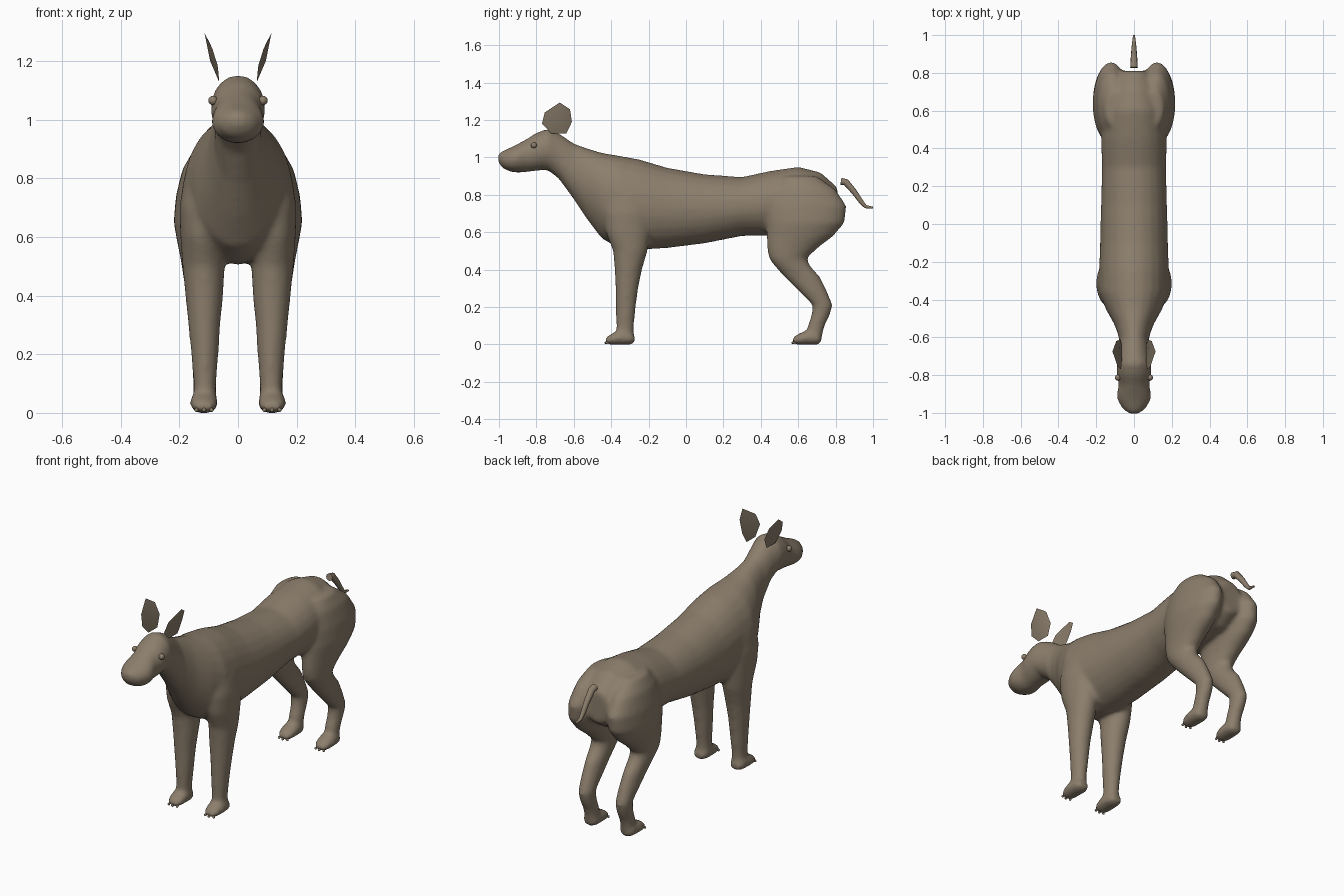
import bpy, bmesh, math
from mathutils import Vector

if "Cube" in bpy.data.objects:
    bpy.data.objects.remove(bpy.data.objects["Cube"])

fur = bpy.data.materials.new("brown_fur")
fur.diffuse_color = (0.262, 0.209, 0.150, 1)
fur.use_nodes = True
fur.node_tree.nodes["Principled BSDF"].inputs["Base Color"].default_value = fur.diffuse_color


def loft(bm, rings, n=24):
    """Skin a list of ellipses (centre, half axis a, half axis b) into a closed tube."""
    loops = []
    for c, a, b in rings:
        c, a, b = Vector(c), Vector(a), Vector(b)
        loops.append([bm.verts.new(c + a * math.cos(t) + b * math.sin(t))
                      for t in (2 * math.pi * i / n for i in range(n))])
    for p, q in zip(loops, loops[1:]):
        for i in range(n):
            j = (i + 1) % n
            bm.faces.new((p[i], p[j], q[j], q[i]))
    bm.faces.new(loops[0][::-1])
    bm.faces.new(loops[-1])


def along_y(rows, x=0, dy=0):
    """Rows of (y, top, bottom, half width)."""
    return [((x, y + dy, (t + b) / 2), (w, 0, 0), (0, 0, (t - b) / 2)) for y, t, b, w in rows]


def along_z(rows, s):
    """Rows of (z, front, back, inner x, outer x), mirrored by s."""
    return [((s * (i + o) / 2, (f + k) / 2, z), ((o - i) / 2, 0, 0), (0, (k - f) / 2, 0))
            for z, f, k, i, o in rows]


def finish(name, bm):
    bmesh.ops.recalc_face_normals(bm, faces=bm.faces[:])
    me = bpy.data.meshes.new(name)
    bm.to_mesh(me)
    bm.free()
    me.materials.append(fur)
    ob = bpy.data.objects.new(name, me)
    bpy.context.collection.objects.link(ob)
    bpy.ops.object.select_all(action='DESELECT')
    ob.select_set(True)
    bpy.context.view_layer.objects.active = ob
    return ob


# Head, neck and trunk
TRUNK = [(-1.005, 1.02, .975, .025), (-.98, 1.035, .94, .06), (-.93, 1.057, .92, .09),
         (-.89, 1.078, .918, .09), (-.85, 1.10, .922, .08), (-.80, 1.132, .928, .092),
         (-.74, 1.155, .933, .093), (-.68, 1.13, .885, .08), (-.60, 1.075, .775, .08),
         (-.53, 1.05, .67, .105), (-.45, 1.025, .565, .15), (-.36, 1.01, .515, .185),
         (-.25, .99, .505, .185), (-.1, .945, .515, .18), (.1, .91, .54, .175),
         (.3, .895, .58, .17), (.45, .928, .58, .175), (.6, .95, .58, .17),
         (.72, .92, .6, .13), (.81, .84, .66, .08)]
# Legs and paws
FORE = [(.80, -.42, -.20, .08, .185), (.70, -.44, -.19, .06, .20), (.60, -.43, -.19, .05, .197),
        (.50, -.39, -.205, .045, .19), (.40, -.382, -.235, .05, .18), (.30, -.377, -.255, .06, .17),
        (.20, -.375, -.268, .066, .16), (.10, -.374, -.278, .074, .152), (.01, -.37, -.28, .075, .152)]
HIND = [(.90, .52, .70, .06, .15), (.83, .46, .80, .04, .19), (.74, .43, .86, .03, .212),
        (.65, .43, .848, .033, .22), (.58, .43, .79, .045, .207), (.52, .432, .71, .055, .195),
        (.46, .443, .645, .06, .186), (.42, .472, .665, .066, .18), (.36, .527, .718, .07, .172),
        (.28, .607, .757, .072, .166), (.21, .677, .785, .075, .16), (.15, .668, .768, .076, .155),
        (.10, .65, .742, .075, .154), (.01, .64, .72, .076, .152)]
PAW = [(-.43, .035, .003, .028), (-.405, .055, -.002, .044), (-.36, .075, -.002, .05),
       (-.30, .07, -.002, .045), (-.275, .05, .003, .03)]

bm = bmesh.new()
loft(bm, along_y(TRUNK))
for s in (1, -1):
    loft(bm, along_z(FORE, s))
    loft(bm, along_z(HIND, s))
    for dy in (0, 1):
        loft(bm, along_y(PAW, s * .116, dy))
body = finish("body", bm)
m = body.modifiers.new("fuse", 'REMESH')
m.mode, m.voxel_size, m.use_smooth_shade = 'VOXEL', .011, True
m = body.modifiers.new("soften", 'SMOOTH')
m.factor, m.iterations = .5, 14
for name in ("fuse", "soften"):
    bpy.ops.object.modifier_apply(modifier=name)
bpy.ops.object.shade_smooth()

# Ears: leaf outline in side view, leaning outwards, with a bulged back
EAR = [(-.675, 1.294), (-.755, 1.24), (-.77, 1.18), (-.72, 1.128),
       (-.64, 1.128), (-.61, 1.19), (-.62, 1.257)]
for s, side in ((1, "left"), (-1, "right")):
    bm = bmesh.new()
    rim = [bm.verts.new((s * (.064 + .05 * max(0, (z - 1.13) / .164) ** 2), y, z)) for y, z in EAR]
    for cx in (.095, .078):
        c = bm.verts.new((s * cx, -.685, 1.20))
        for i in range(len(rim)):
            bm.faces.new((rim[i], rim[(i + 1) % len(rim)], c))
    finish(side + "_ear", bm)
    bpy.ops.object.shade_smooth_by_angle(angle=math.radians(40))

# Eyes and claws
def ball(name, pos, r):
    bm = bmesh.new()
    bmesh.ops.create_uvsphere(bm, u_segments=12, v_segments=8, radius=r)
    bmesh.ops.translate(bm, verts=bm.verts[:], vec=pos)
    finish(name, bm)
    bpy.ops.object.shade_smooth()

for s in (1, -1):
    ball("eye", (s * .085, -.813, 1.065), .016)
    for y in (-.429, .571):
        for dx in (-.026, 0, .026):
            ball("claw", (s * (.116 + dx), y + abs(dx) * .2, .01), .007)

# Tail: drooping tapered tube with an upturned tip
PATH = [(.828, .872, .02), (.855, .868, .019), (.90, .815, .016), (.935, .765, .013),
        (.96, .737, .010), (1.0, .731, .005)]
rings = []
for i, (y, z, r) in enumerate(PATH):
    a, b = PATH[max(i - 1, 0)], PATH[min(i + 1, len(PATH) - 1)]
    d = Vector((0, b[0] - a[0], b[1] - a[1])).normalized()
    rings.append(((0, y, z), (r, 0, 0), Vector((0, -d.z, d.y)) * r))
bm = bmesh.new()
loft(bm, rings, 10)
finish("tail", bm)
bpy.ops.object.shade_smooth_by_angle(angle=math.radians(50))
